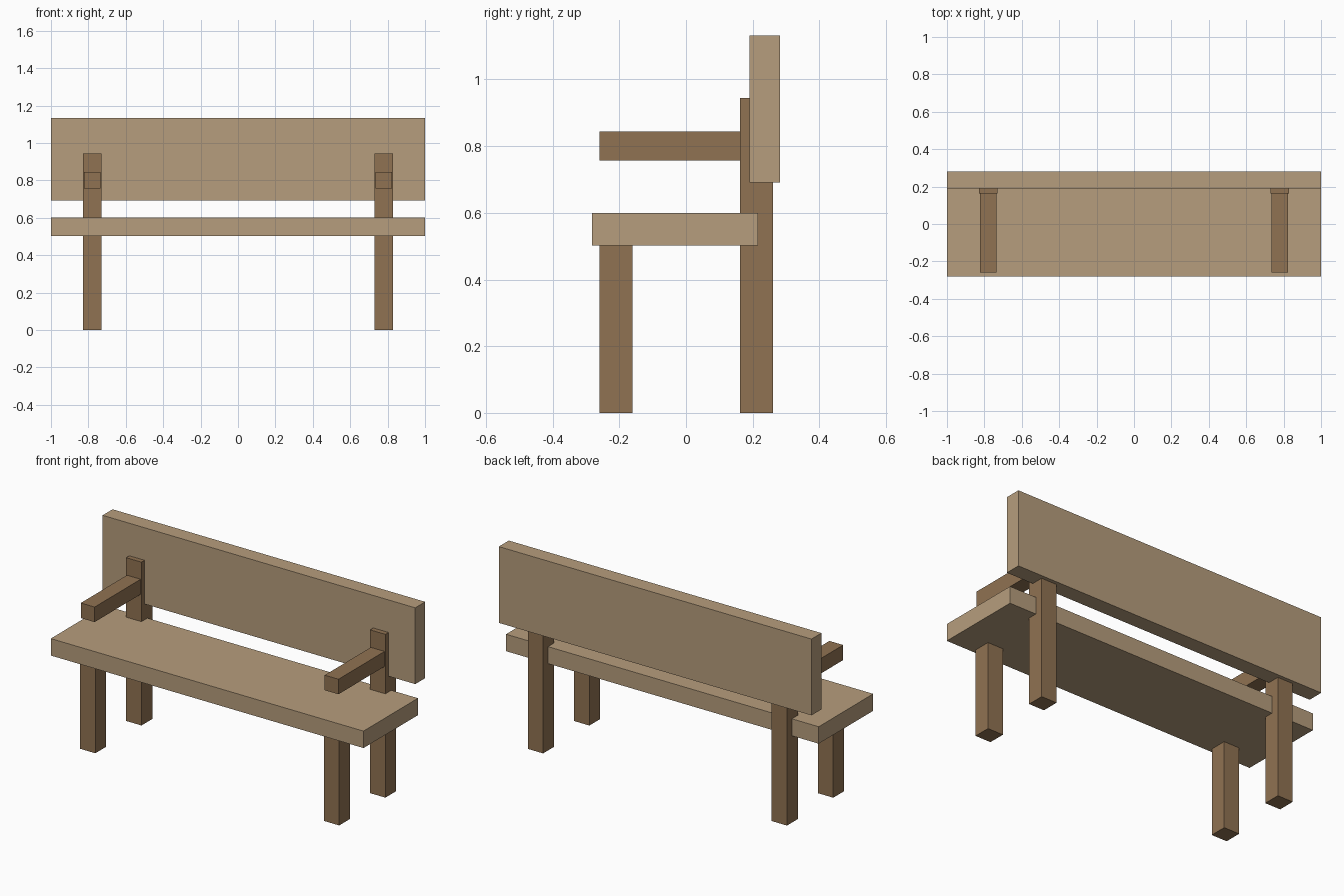
import bpy

if "Cube" in bpy.data.objects:
    bpy.data.objects.remove(bpy.data.objects["Cube"])


def material(name, color):
    m = bpy.data.materials.new(name)
    m.diffuse_color = (*color, 1)
    m.use_nodes = True
    m.node_tree.nodes["Principled BSDF"].inputs["Base Color"].default_value = m.diffuse_color
    return m


light_wood = material("light_wood", (0.47, 0.34, 0.205))
dark_wood = material("dark_wood", (0.28, 0.17, 0.085))


def box(name, x, y, z, mat):
    """Box from (min, max) ranges on each axis."""
    ranges = (x, y, z)
    bpy.ops.mesh.primitive_cube_add(size=1, location=[(a + b) / 2 for a, b in ranges])
    ob = bpy.context.object
    ob.name = name
    ob.scale = [b - a for a, b in ranges]
    bpy.ops.object.transform_apply(location=False, rotation=False, scale=True)
    ob.data.materials.append(mat)
    return ob


# Planks
box("seat", (-1, 1), (-0.282, 0.216), (0.502, 0.6), light_wood)
box("backrest", (-1, 1), (0.191, 0.282), (0.691, 1.132), light_wood)

# Legs and armrests on both sides
for side, cx in (("left", -0.78), ("right", 0.78)):
    leg_x = (cx - 0.049, cx + 0.049)
    arm_x = (cx - 0.044, cx + 0.044)
    box(f"front_leg_{side}", leg_x, (-0.259, -0.161), (0, 0.502), dark_wood)
    box(f"back_leg_{side}", leg_x, (0.162, 0.261), (0, 0.944), dark_wood)
    box(f"armrest_{side}", arm_x, (-0.259, 0.162), (0.757, 0.844), dark_wood)
